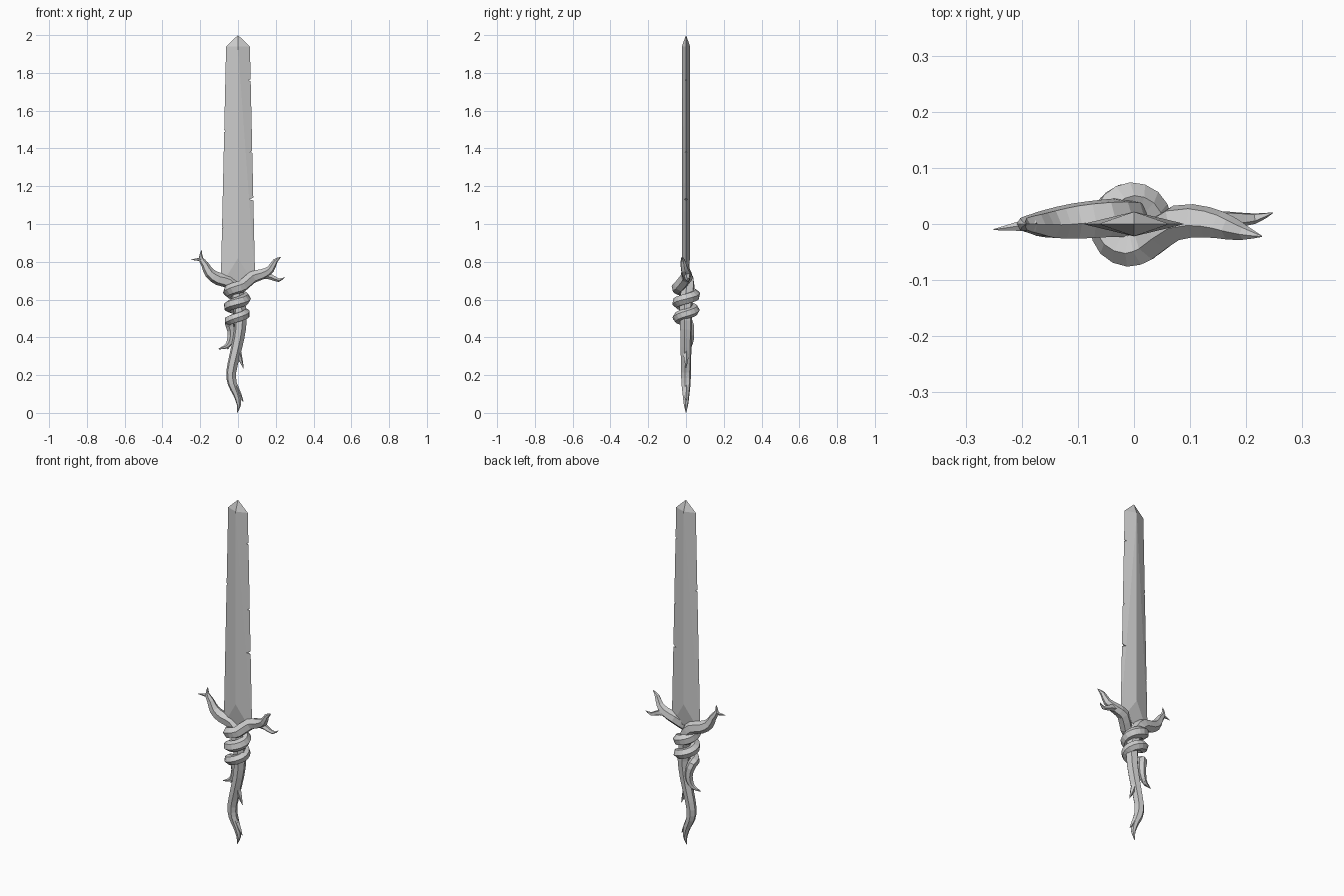
import bpy, bmesh, math
from mathutils import Vector

cube = bpy.data.objects.get("Cube")
if cube:
    bpy.data.objects.remove(cube, do_unlink=True)

grey = bpy.data.materials.new("plain_grey")
grey.use_nodes = True
grey.diffuse_color = (0.6, 0.6, 0.6, 1)
grey.node_tree.nodes["Principled BSDF"].inputs["Base Color"].default_value = (0.6, 0.6, 0.6, 1)


def make(name, bm):
    bmesh.ops.recalc_face_normals(bm, faces=bm.faces)
    mesh = bpy.data.meshes.new(name)
    bm.to_mesh(mesh)
    bm.free()
    mesh.materials.append(grey)
    obj = bpy.data.objects.new(name, mesh)
    bpy.context.collection.objects.link(obj)
    return obj


def hull(bm, points):
    verts = [bm.verts.new(p) for p in points]
    bmesh.ops.convex_hull(bm, input=verts)


def spline(points):
    """Double the points along a smooth path; each is x, y, z, radius."""
    pts = [Vector(p) for p in points]
    out = []
    for i in range(len(pts) - 1):
        a, b = pts[max(i - 1, 0)], pts[i]
        c, d = pts[i + 1], pts[min(i + 2, len(pts) - 1)]
        out += [b, (b + c) * 0.5625 - (a + d) * 0.0625]
    return out + [pts[-1]]


def vine(name, points, sides=6):
    """Sweep a tapering faceted tube along a path."""
    pts = spline(points)
    bm = bmesh.new()
    rings = []
    normal = None
    for i, p in enumerate(pts):
        tangent = (pts[min(i + 1, len(pts) - 1)] - pts[max(i - 1, 0)]).to_3d().normalized()
        if normal is None:
            normal = tangent.orthogonal()
        normal = (normal - tangent * normal.dot(tangent)).normalized()
        side = tangent.cross(normal)
        ring = []
        for k in range(sides):
            a = math.tau * k / sides
            offset = (normal * math.cos(a) + side * math.sin(a)) * max(p[3], 0.001)
            ring.append(bm.verts.new(p.to_3d() + offset))
        rings.append(ring)
    for low, high in zip(rings, rings[1:]):
        for k in range(sides):
            n = (k + 1) % sides
            bm.faces.new((low[k], low[n], high[n], high[k]))
    bm.faces.new(rings[0])
    bm.faces.new(rings[-1])
    return make(name, bm)


# Blade: diamond section, narrowing to a short point
bm = bmesh.new()
hull(bm, [(x, y, z) for z, w in ((0.69, 0.091), (1.94, 0.063))
          for x, y in ((-w, 0), (w, 0), (0, 0.022), (0, -0.022))] + [(0, 0, 2)])
blade = make("blade", bm)

# Cutter: nicks in both edges and the sloped hollow at the blade's root
bm = bmesh.new()
for side, z, depth, size in ((1, 1.76, 0.013, 0.012), (1, 1.38, 0.012, 0.012),
                             (1, 1.13, 0.022, 0.012), (-1, 1.49, 0.009, 0.015),
                             (-1, 0.98, 0.005, 0.01)):
    edge = 0.091 - (z - 0.69) * 0.0224
    hull(bm, [(side * x, y, z + h) for y in (-0.05, 0.05)
              for x, h in ((edge - depth, 0), (edge + 0.03, size * 2), (edge + 0.03, -size))])
for s in (1, -1):
    hull(bm, [(x, s * y, z) for x in (-0.1, 0.1)
              for y, z in ((0.04, 0.94), (0.001, 0.68), (0.1, 0.94), (0.1, 0.68))])
cutter = make("blade_cutter", bm)
cutter.hide_render = True
mod = blade.modifiers.new("nicks", "BOOLEAN")
mod.operation = "DIFFERENCE"
mod.solver = "EXACT"
mod.object = cutter
bpy.context.view_layer.objects.active = blade
bpy.ops.object.modifier_apply(modifier=mod.name)
bpy.data.objects.remove(cutter, do_unlink=True)

# Trunk: the grip, bending out at the top into one arm of the guard
vine("grip_and_right_arm", [
    (-0.005, 0, 0, 0.001), (0.005, 0, 0.045, 0.012), (-0.008, 0, 0.1, 0.019),
    (-0.03, 0, 0.155, 0.025), (-0.036, 0, 0.215, 0.027), (-0.017, 0, 0.305, 0.029),
    (0.004, 0, 0.4, 0.031), (0.014, 0, 0.49, 0.033), (0.005, 0, 0.58, 0.035),
    (-0.012, 0.01, 0.65, 0.037), (-0.05, 0.01, 0.695, 0.036), (-0.105, 0.005, 0.71, 0.034),
    (-0.15, 0, 0.74, 0.028), (-0.175, 0, 0.785, 0.02), (-0.197, 0, 0.82, 0.012),
    (-0.193, 0, 0.86, 0.001)])

# Wrapping vine: the other arm, coiling down the grip into a loose root
coil = []
turns, steps = 2.4, 20
for i in range(steps + 1):
    t = i / steps
    a = -math.radians(50 + 360 * turns * t)
    coil.append((-0.005 + 0.043 * math.cos(a), 0.045 * math.sin(a),
                 0.672 - 0.19 * t, 0.033 - 0.007 * t))
vine("wrapping_vine", [
    (0.228, -0.022, 0.825, 0.001), (0.198, -0.016, 0.805, 0.013),
    (0.172, -0.008, 0.76, 0.021), (0.13, 0.003, 0.735, 0.028),
    (0.075, 0.002, 0.717, 0.033)] + coil + [
    (-0.035, 0.022, 0.435, 0.022), (-0.038, 0.022, 0.39, 0.02),
    (-0.055, 0.018, 0.358, 0.014), (-0.08, 0.014, 0.345, 0.008), (-0.105, 0.01, 0.338, 0.001)])

# Small side shoots
shoots = {
    "right_arm_shoot": [(-0.18, 0, 0.8, 0.014), (-0.205, -0.004, 0.812, 0.009),
                        (-0.25, -0.01, 0.81, 0.001)],
    "left_arm_shoot": [(0.12, 0.005, 0.733, 0.022), (0.17, 0.008, 0.722, 0.016),
                       (0.215, 0.01, 0.703, 0.01), (0.247, 0.02, 0.718, 0.001)],
    "root_shoot": [(-0.036, 0.022, 0.4, 0.015), (-0.045, 0.02, 0.36, 0.009),
                   (-0.058, 0.016, 0.335, 0.001)],
    "grip_shoot": [(-0.008, 0, 0.35, 0.02), (0.012, 0, 0.285, 0.012),
                   (0.03, 0, 0.235, 0.001)],
    "tip_shoot": [(-0.015, 0, 0.14, 0.016), (0.01, 0, 0.09, 0.011),
                  (0.028, 0, 0.06, 0.001)],
}
for name, path in shoots.items():
    vine(name, path, 5)
